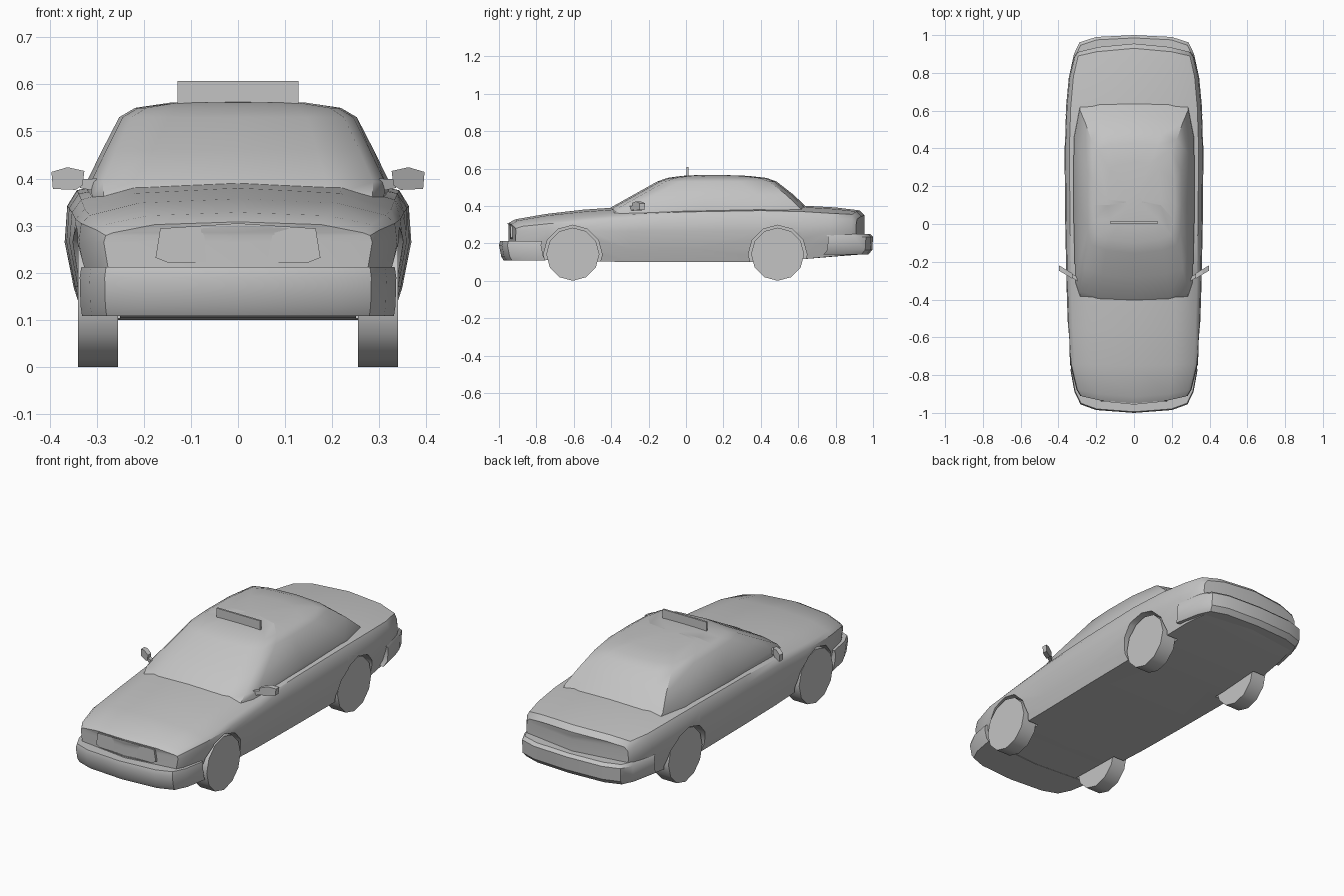
import bpy, bmesh, math
from mathutils import Matrix, Vector

if "Cube" in bpy.data.objects:
    bpy.data.objects.remove(bpy.data.objects["Cube"], do_unlink=True)

paint = bpy.data.materials.new("plain grey")
paint.use_nodes = True
GREY = (0.55, 0.55, 0.55, 1)
paint.diffuse_color = GREY
paint.node_tree.nodes["Principled BSDF"].inputs["Base Color"].default_value = GREY


def finish(name, bm):
    bmesh.ops.remove_doubles(bm, verts=bm.verts, dist=0.0005)
    bmesh.ops.recalc_face_normals(bm, faces=bm.faces)
    mesh = bpy.data.meshes.new(name)
    bm.to_mesh(mesh)
    bm.free()
    mesh.materials.append(paint)
    obj = bpy.data.objects.new(name, mesh)
    bpy.context.collection.objects.link(obj)
    return obj


def activate(obj):
    bpy.ops.object.select_all(action='DESELECT')
    obj.select_set(True)
    bpy.context.view_layer.objects.active = obj


def smooth(obj, angle=35):
    activate(obj)
    bpy.ops.object.shade_smooth_by_angle(angle=math.radians(angle))


def mirrored(half):
    """Close a half ring that starts and ends on the centre plane."""
    return half + [(-x, y, z) for x, y, z in half[-2:0:-1]]


def loft(name, rings, caps):
    bm = bmesh.new()
    rows = [[bm.verts.new(p) for p in ring] for ring in rings]
    n = len(rows[0])
    for a, b in zip(rows, rows[1:]):
        for i in range(n):
            j = (i + 1) % n
            bm.faces.new((a[i], a[j], b[j], b[i]))
    if caps:
        bm.faces.new(rows[0])
        bm.faces.new(rows[-1])
    return finish(name, bm)


def cylinder(name, radius, width, centre, sides):
    bm = bmesh.new()
    place = Matrix.Translation(centre) @ Matrix.Rotation(math.pi / 2, 4, 'Y')
    bmesh.ops.create_cone(bm, cap_ends=True, segments=sides, radius1=radius,
                          radius2=radius, depth=width, matrix=place)
    return finish(name, bm)


def box(name, centre, size):
    bm = bmesh.new()
    bmesh.ops.create_cube(bm, size=1, matrix=Matrix.Translation(centre) @ Matrix.Diagonal((*size, 1)))
    return finish(name, bm)


# Lower body: y, half width, shoulder height, centre height, floor height
stations = [
    (-.95, .285, .285, .308, .11), (-.915, .305, .302, .328, .11),
    (-.75, .338, .322, .357, .11), (-.55, .35, .335, .38, .105),
    (-.30, .358, .355, .397, .10), (0, .364, .368, .40, .10),
    (.40, .368, .375, .41, .10), (.62, .36, .37, .402, .115),
    (.80, .345, .36, .392, .13), (.93, .318, .355, .376, .14),
    (.955, .30, .33, .35, .145),
]


def section(y, w, edge, top, floor):
    half = [(0, floor), (.89 * w, floor), (.95 * w, floor + .07), (w, .265),
            (.985 * w, .3 * .265 + .7 * edge), (.93 * w, edge),
            (.62 * w, edge + .75 * (top - edge)), (0, top)]
    bow = math.copysign(.045, y) * max(0, (abs(y) - .7) / .25)
    return [(x, y - bow * (x / .3) ** 2, z) for x, z in half]


halves = [section(*s) for s in stations]
nose = [(0, stations[0][0], z) for x, y, z in halves[0]]
tail = [(0, stations[-1][0], z) for x, y, z in halves[-1]]
body = loft("body", [mirrored(h) for h in [nose] + halves + [tail]], False)

# Wheels and wheel wells
AXLES = {"front": -.605, "rear": .49}
for end, y in AXLES.items():
    for side, s in (("left", 1), ("right", -1)):
        cutter = cylinder("wheel_well_cutter", .157, .2, (s * .35, y, .14), 12)
        cutter.hide_render = True
        activate(body)
        cut = body.modifiers.new("well", 'BOOLEAN')
        cut.operation, cut.solver, cut.object = 'DIFFERENCE', 'EXACT', cutter
        bpy.ops.object.modifier_apply(modifier=cut.name)
        bpy.data.objects.remove(cutter, do_unlink=True)
        smooth(cylinder(f"{end}_{side}_wheel", .142, .085, (s * .297, y, .142), 12))
smooth(body)

# Cabin: height, front, rear, half width of each layer
layers = [(.36, -.43, .68, .31), (.393, -.40, .645, .312), (.46, -.28, .575, .28),
          (.53, -.155, .485, .245), (.55, -.10, .43, .212), (.561, -.02, .33, .14)]
rings = []
for z, front, rear, w in layers:
    half = [(0, front), (.6 * w, front + .015), (.92 * w, front + .045), (w, front + .12),
            (1.03 * w, .1), (1.02 * w, rear - .2), (.92 * w, rear - .04),
            (.6 * w, rear - .012), (0, rear)]
    rings.append(mirrored([(x, y, z) for x, y in half]))
rings.append([(x * .3, .12 + (y - .12) * .3, .566) for x, y, z in rings[-1]])
smooth(loft("cabin", rings, True), 40)


# Bumpers: one plan outline stacked through a vertical profile
def bumper(name, plan, profile, inner):
    rings = []
    for z, inset, grow in profile:
        sign = math.copysign(1, inner)
        half = [(x * grow, y - sign * inset) for x, y in plan] + [(0, inner)]
        rings.append(mirrored([(x, y, z) for x, y in half]))
    smooth(loft(name, rings, True))


bumper("front_bumper", [(0, -1), (.2, -.985), (.283, -.955), (.315, -.89), (.336, -.775)],
       [(.108, .025, .985), (.13, .012, .995), (.19, 0, 1), (.212, .006, .99)], -.775)
bumper("rear_bumper", [(0, 1), (.2, .99), (.288, .962), (.318, .90), (.348, .76)],
       [(.14, .025, .97), (.165, .004, 1), (.235, 0, 1), (.25, .015, .98)], .76)


# Grille panel, lying on the shallow bow of the nose
def grille_ring(lift):
    outline = [(0, .222), (.15, .222), (.175, .232), (.165, .294), (0, .305)]
    return mirrored([(x, -.95 + lift + .03 * x / .3, z) for x, z in outline])


loft("grille", [grille_ring(.006), grille_ring(-.006)], True)

# Door mirrors: slanted housing and a short arm
housing = [(.33, .386), (.345, .376), (.393, .378), (.396, .414), (.362, .424), (.326, .416)]
arm = [(.295, .372), (.335, .380), (.34, .398), (.30, .400)]
for side, s in (("left", 1), ("right", -1)):
    for part, outline, depth in (("housing", housing, .014), ("arm", arm, .01)):
        rings = [[(s * x, -.255 + .6 * (x - .36) + d, z) for x, z in outline]
                 for d in (-depth, depth)]
        loft(f"{side}_mirror_{part}", rings, True)

# Roof sign
box("roof_sign", (0, .008, .58), (.256, .01, .054))
